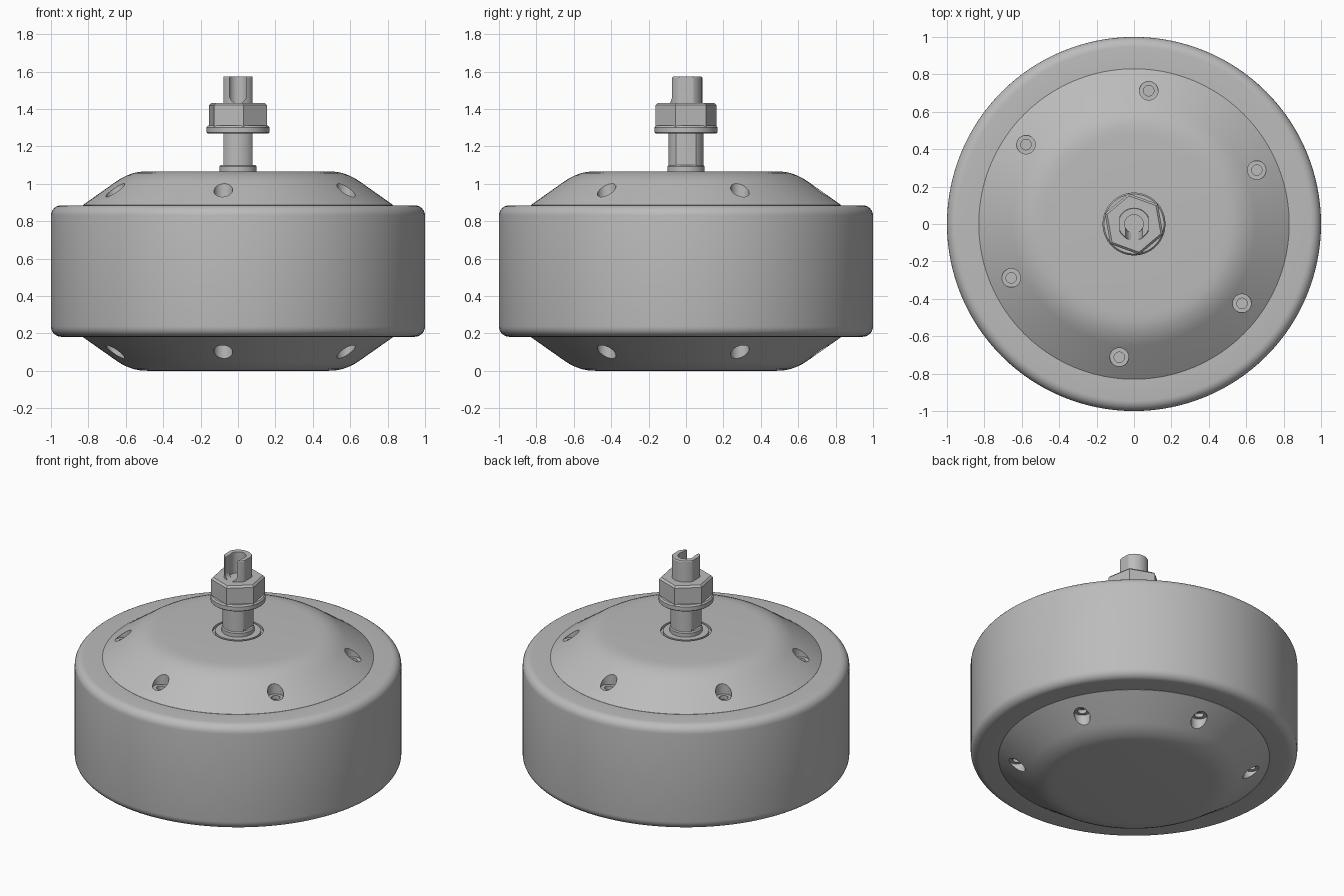
import bpy
import bmesh
from math import sin, cos, pi, radians
from mathutils import Matrix, Vector

cube = bpy.data.objects.get("Cube")
if cube:
    bpy.data.objects.remove(cube)

GREY = (0.5, 0.5, 0.5, 1)
metal = bpy.data.materials.new("plain grey metal")
metal.use_nodes = True
metal.diffuse_color = GREY
metal.node_tree.nodes["Principled BSDF"].inputs["Base Color"].default_value = GREY

BODY_TOP = 1.067


def make(name, bm):
    bmesh.ops.remove_doubles(bm, verts=bm.verts, dist=1e-5)
    bmesh.ops.recalc_face_normals(bm, faces=bm.faces)
    mesh = bpy.data.meshes.new(name)
    bm.to_mesh(mesh)
    bm.free()
    mesh.materials.append(metal)
    obj = bpy.data.objects.new(name, mesh)
    bpy.context.collection.objects.link(obj)
    return obj


def lathe(name, profile, steps=96, centres=((0, 0),), turn=0):
    """Revolve (radius, z) points about a vertical axis at each centre."""
    bm = bmesh.new()
    for cx, cy in centres:
        direction = Matrix.Rotation(turn, 3, 'Z') @ Vector((1, 0, 0))
        verts = [bm.verts.new((cx + r * direction.x, cy + r * direction.y, z))
                 for r, z in profile]
        edges = [bm.edges.new(pair) for pair in zip(verts, verts[1:])]
        bmesh.ops.spin(bm, geom=verts + edges, cent=(cx, cy, 0), axis=(0, 0, 1),
                       angle=2 * pi, steps=steps)
    return make(name, bm)


def select(obj):
    bpy.ops.object.select_all(action='DESELECT')
    obj.select_set(True)
    bpy.context.view_layer.objects.active = obj


def cut(obj, cutter, operation='DIFFERENCE'):
    mod = obj.modifiers.new("cut", 'BOOLEAN')
    mod.operation = operation
    mod.solver = 'EXACT'
    mod.object = cutter
    select(obj)
    bpy.ops.object.modifier_apply(modifier=mod.name)
    bpy.data.objects.remove(cutter)


def smooth(obj):
    select(obj)
    bpy.ops.object.shade_smooth_by_angle(angle=radians(30))


def arc(r, z, radius, start, end, steps=6):
    """Quarter round in the (radius, z) plane."""
    return [(r + radius * cos(radians(start + (end - start) * i / steps)),
             z + radius * sin(radians(start + (end - start) * i / steps)))
            for i in range(steps + 1)]


def flip(profile):
    return [(r, BODY_TOP - z) for r, z in profile]


# Wide outer rim with rounded shoulders
rim_top = 0.885
shoulder = arc(0.945, rim_top - 0.055, 0.055, 0, 90)
rim = lathe("outer_rim", [(0, rim_top)] + [(0.83, rim_top)] + shoulder[::-1]
            + flip(shoulder) + flip([(0.83, rim_top), (0, rim_top)]), steps=128)
smooth(rim)

# Domed end covers with counterbored screw holes
dome = [(0, 0.86), (0.83, 0.86), (0.83, 0.886), (0.65, 1.013), (0.625, 1.029),
        (0.595, 1.044), (0.56, 1.057), (0.525, 1.064), (0.48, BODY_TOP)]
groove = [(0.155, BODY_TOP), (0.155, 1.05), (0.14, 1.05), (0.14, BODY_TOP)]
hole = [(0, 0.905), (0.028, 0.905), (0.028, 0.93), (0.05, 0.93), (0.05, 1.2), (0, 1.2)]
angles = [radians(23.7 + 60 * i) for i in range(6)]
spots = [(0.717 * cos(a), 0.717 * sin(a)) for a in angles]

top_cover = lathe("top_cover", dome + groove + [(0, BODY_TOP)])
cut(top_cover, lathe("top_holes", hole, 24, spots))
smooth(top_cover)

bottom_cover = lathe("bottom_cover", flip(dome + [(0, BODY_TOP)]))
cut(bottom_cover, lathe("bottom_holes", flip(hole), 24, spots))
smooth(bottom_cover)

# Collar at the foot of the axle
collar = lathe("axle_collar", [(0, 1.04), (0.1, 1.04), (0.1, 1.092), (0.093, 1.1), (0, 1.1)], 48)
smooth(collar)

# Axle with two flats and a slotted hollow end
axle = lathe("axle", [(0, 1.08), (0.094, 1.08), (0.094, 1.29), (0.087, 1.3),
                      (0.087, 1.567), (0.083, 1.573), (0, 1.573)], 64)
bm = bmesh.new()
bmesh.ops.create_cube(bm, size=1, matrix=Matrix.Translation((0, 0, 1.3))
                      @ Matrix.Diagonal((0.154, 0.4, 1, 1)))
cut(axle, make("flats_block", bm), 'INTERSECT')
cut(axle, lathe("axle_bore", [(0, 1.425), (0.05, 1.425), (0.05, 1.7), (0, 1.7)], 32))
bm = bmesh.new()
outline = [(0.046, 1.7)] + arc(0, 1.475, 0.046, 0, -180, 12) + [(-0.046, 1.7)]
face = bm.faces.new([bm.verts.new((x, -0.2, z)) for x, z in outline])
pushed = bmesh.ops.extrude_face_region(bm, geom=[face], use_keep_orig=True)["geom"]
bmesh.ops.translate(bm, vec=(0, 0.2, 0),
                    verts=[g for g in pushed if isinstance(g, bmesh.types.BMVert)])
cut(axle, make("slot_block", bm))
smooth(axle)

# Flange washer and hexagonal nut
washer = lathe("nut_flange", [(0, 1.27), (0.163, 1.27), (0.168, 1.275), (0.168, 1.302),
                              (0.16, 1.312), (0, 1.312)], 64)
smooth(washer)
lathe("hex_nut", [(0, 1.3), (0.166, 1.3), (0.166, 1.42), (0.153, 1.432), (0, 1.432)],
      6, turn=radians(40))
